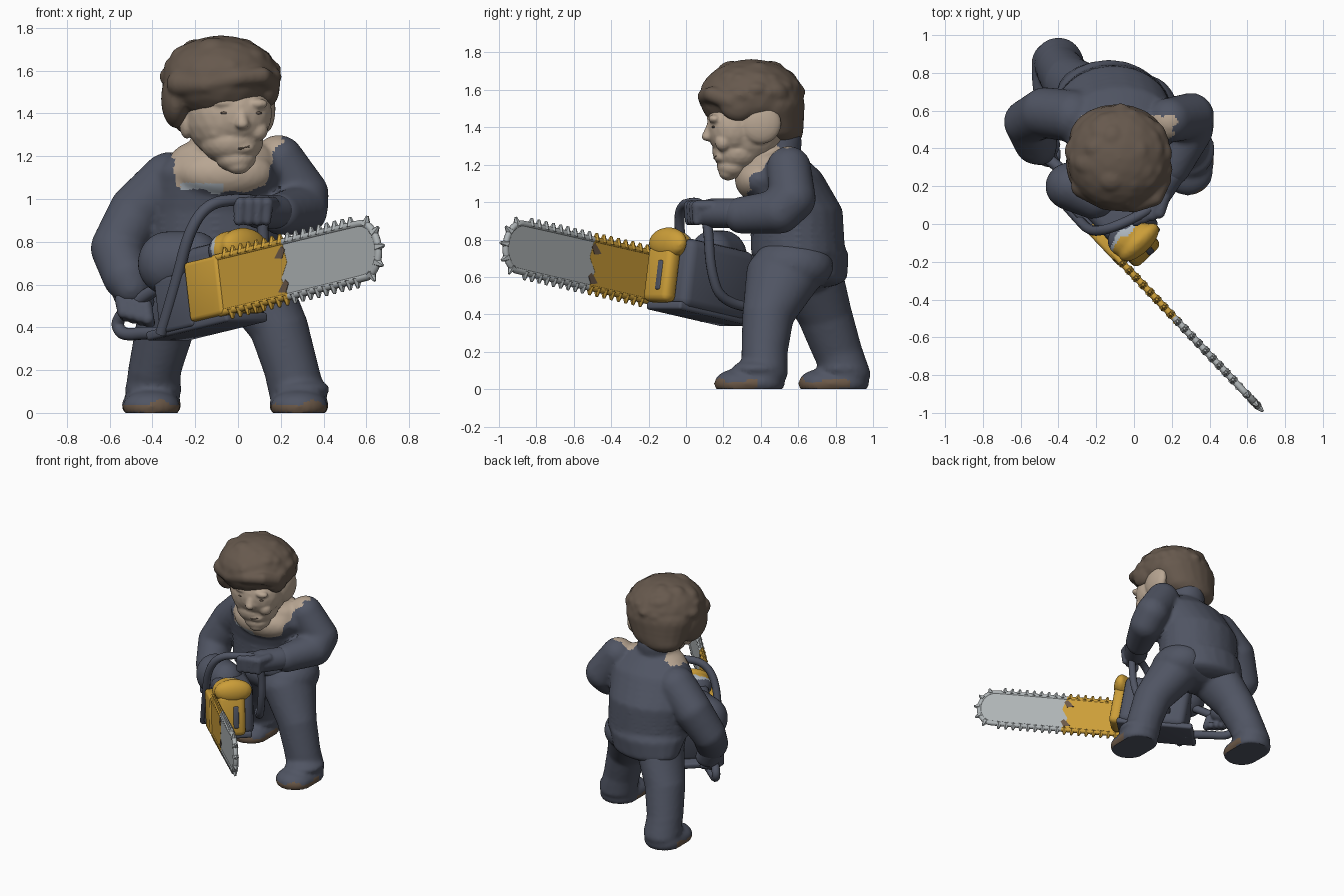
import bpy, bmesh, math, random
from mathutils import Vector, Matrix

random.seed(4)
if "Cube" in bpy.data.objects:
    bpy.data.objects.remove(bpy.data.objects["Cube"])


def material(name, r, g, b):
    m = bpy.data.materials.new(name)
    m.use_nodes = True
    m.diffuse_color = (r, g, b, 1)
    bsdf = m.node_tree.nodes["Principled BSDF"]
    bsdf.inputs["Base Color"].default_value = (r, g, b, 1)
    bsdf.inputs["Roughness"].default_value = 0.7
    return m


SLATE = material("slate_cloth", 0.08, 0.09, 0.125)
HAIR = material("brown_hair", 0.135, 0.10, 0.075)
SKIN = material("skin", 0.48, 0.38, 0.29)
YELLOW = material("yellow_paint", 0.60, 0.34, 0.04)
STEEL = material("steel", 0.42, 0.45, 0.46)
BROWN = material("worn_brown", 0.15, 0.10, 0.065)
PALE = material("pale_shirt", 0.42, 0.47, 0.52)


def finish(name, bm, mats):
    mesh = bpy.data.meshes.new(name)
    bmesh.ops.recalc_face_normals(bm, faces=bm.faces)
    bm.to_mesh(mesh)
    bm.free()
    for m in mats:
        mesh.materials.append(m)
    ob = bpy.data.objects.new(name, mesh)
    bpy.context.collection.objects.link(ob)
    return ob


def blob(bm, centre, radii):
    mat = Matrix.Translation(centre) @ Matrix.Diagonal((*radii, 1))
    bmesh.ops.create_icosphere(bm, subdivisions=3, radius=1, matrix=mat)


def limb(bm, *stations, steps=7):
    """Chain of blended ellipsoids; a station is (centre, radius or radii)."""
    full = [(Vector(c), Vector(r if isinstance(r, tuple) else (r, r, r))) for c, r in stations]
    for (c0, r0), (c1, r1) in zip(full, full[1:]):
        for i in range(steps + 1):
            blob(bm, c0.lerp(c1, i / steps), r0.lerp(r1, i / steps))


def sculpt(name, bm, mats, voxel=0.015, smooth=4, rule=None):
    """Fuse overlapping masses into one smooth skin, then colour by rule."""
    ob = finish(name, bm, [])
    rm = ob.modifiers.new("fuse", 'REMESH')
    rm.mode, rm.voxel_size = 'VOXEL', voxel
    sm = ob.modifiers.new("soften", 'SMOOTH')
    sm.factor, sm.iterations = 0.5, smooth
    bpy.context.view_layer.update()
    mesh = bpy.data.meshes.new_from_object(ob.evaluated_get(bpy.context.evaluated_depsgraph_get()))
    ob.modifiers.clear()
    ob.data = mesh
    mesh.materials.clear()
    for m in mats:
        mesh.materials.append(m)
    for v in mesh.vertices:
        v.co.z = max(v.co.z, 0)
    for p in mesh.polygons:
        p.material_index = rule(p.center) if rule else 0
    return ob


# Jacket with coat tail, arms, neck and open collar
bm = bmesh.new()
limb(bm, ((-0.11, 0.6, 0.73), (0.31, 0.255, 0.08)), ((-0.11, 0.59, 0.95), (0.31, 0.25, 0.1)),
     ((-0.08, 0.52, 1.12), (0.31, 0.22, 0.1)), ((-0.07, 0.48, 1.2), (0.24, 0.17, 0.09)))
limb(bm, ((-0.13, 0.64, 0.72), (0.29, 0.23, 0.08)), ((-0.15, 0.7, 0.61), (0.26, 0.165, 0.07)))
limb(bm, ((-0.07, 0.44, 1.2), 0.15), ((-0.06, 0.39, 1.35), 0.13))
limb(bm, ((-0.08, 0.47, 1.22), 0.14), ((-0.09, 0.49, 1.32), 0.13))
blob(bm, (-0.06, 0.39, 1.12), (0.23, 0.13, 0.12))
limb(bm, ((0.19, 0.55, 1.18), 0.12), ((0.3, 0.57, 1.02), 0.125), ((0.3, 0.5, 0.95), 0.12),
     ((0.2, 0.3, 0.93), 0.1))
limb(bm, ((-0.32, 0.57, 1.08), 0.14), ((-0.47, 0.59, 0.94), 0.135), ((-0.57, 0.54, 0.77), 0.12),
     ((-0.52, 0.43, 0.64), 0.115), ((-0.5, 0.4, 0.59), 0.09))


def collar(c):
    edge = 0.012 * math.sin(45 * c.x) + 0.008 * math.sin(90 * c.y)
    across = -0.33 + 0.25 * (1.25 - c.z) < c.x + edge < 0.11 + 0.42 * (c.z - 1.04)
    nape = c.y > 0.47 and abs(c.x + 0.08) < 0.13
    low = 1.035 + max(0, c.y - 0.33) * 0.8
    if not across or nape or c.z + edge < low or c.y > 0.57:
        return 0
    return 2 if c.z < 1.075 and -0.27 < c.x < -0.07 else 1


sculpt("jacket", bm, [SLATE, SKIN, PALE], rule=collar)

# Trousers flaring over the boots
bm = bmesh.new()
limb(bm, ((-0.22, 0.62, 0.66), (0.16, 0.21, 0.15)), ((0.06, 0.57, 0.66), (0.18, 0.22, 0.15)))
limb(bm, ((0.06, 0.53, 0.62), (0.18, 0.21, 0.15)), ((0.19, 0.44, 0.4), (0.14, 0.14, 0.12)),
     ((0.25, 0.42, 0.2), (0.13, 0.125, 0.1)), ((0.28, 0.42, 0.08), (0.135, 0.125, 0.06)))
limb(bm, ((-0.23, 0.64, 0.62), (0.15, 0.2, 0.15)), ((-0.34, 0.74, 0.4), (0.14, 0.15, 0.12)),
     ((-0.39, 0.81, 0.2), (0.125, 0.135, 0.1)), ((-0.4, 0.86, 0.08), (0.13, 0.13, 0.06)))
for x, y in ((0.285, 0.34), (-0.405, 0.79)):
    limb(bm, ((x, y + 0.06, 0.035), (0.14, 0.13, 0.08)), ((x, y - 0.06, 0.03), (0.135, 0.13, 0.08)))
    blob(bm, (x + 0.01, y + 0.05, 0.11), (0.135, 0.14, 0.05))


def boot_colour(c):
    toe = c.y < 0.38 or 0.58 < c.y < 0.88
    return int(toe and 0.004 < c.z < 0.045 + 0.015 * math.sin(30 * c.x + 20 * c.y))


sculpt("trousers_and_boots", bm, [SLATE, BROWN], rule=boot_colour)

# Gloves: palm plus curled fingers
bm = bmesh.new()
limb(bm, ((0.18, 0.25, 0.94), 0.08), ((0.1, 0.14, 0.94), (0.085, 0.085, 0.08)))
for i in range(4):
    p = Vector((0.15 - 0.042 * i, 0.1 - 0.014 * i, 0.98))
    limb(bm, (p + Vector((0.01, 0.04, 0)), 0.033), (p + Vector((-0.015, -0.04, 0)), 0.031),
         (p + Vector((-0.02, -0.04, -0.08)), 0.026), steps=4)
sculpt("left_glove", bm, [SLATE], 0.01, 2)
bm = bmesh.new()
limb(bm, ((-0.52, 0.44, 0.59), 0.08), ((-0.48, 0.42, 0.52), (0.09, 0.08, 0.07)))
for i in range(4):
    p = Vector((-0.545 + 0.038 * i, 0.37 - 0.01 * i, 0.53 - 0.01 * i))
    limb(bm, (p, 0.032), (p + Vector((0.01, -0.02, -0.06)), 0.03),
         (p + Vector((0.02, 0.04, -0.08)), 0.025), steps=4)
sculpt("right_glove", bm, [SLATE], 0.01, 2)

# Head: skull, tapering jaw, brows, cheeks, nose, lips and temples
bm = bmesh.new()
for c, r in (((-0.05, 0.33, 1.4), (0.2, 0.21, 0.22)), ((-0.01, 0.26, 1.4), (0.17, 0.15, 0.17)),
             ((-0.03, 0.28, 1.27), (0.15, 0.14, 0.11)), ((-0.01, 0.25, 1.19), (0.095, 0.085, 0.065)),
             ((0.0, 0.225, 1.16), (0.06, 0.05, 0.045)),
             ((-0.06, 0.145, 1.45), (0.065, 0.035, 0.025)), ((0.09, 0.155, 1.445), (0.05, 0.035, 0.025)),
             ((-0.09, 0.19, 1.32), (0.06, 0.045, 0.05)), ((0.09, 0.2, 1.32), (0.05, 0.045, 0.05)),
             ((0.005, 0.19, 1.24), (0.075, 0.04, 0.035)), ((0.13, 0.4, 1.42), (0.045, 0.11, 0.11)),
             ((-0.24, 0.32, 1.36), (0.035, 0.06, 0.08))):
    blob(bm, c, r)
limb(bm, ((0.015, 0.14, 1.43), 0.02), ((0.02, 0.118, 1.35), (0.033, 0.035, 0.025)))
sculpt("head", bm, [SKIN], 0.009, 3)
bm = bmesh.new()
for x, y in ((-0.06, 0.125), (0.09, 0.147)):
    blob(bm, (x, y, 1.402), (0.022, 0.01, 0.007))
limb(bm, ((-0.04, 0.163, 1.245), 0.005), ((0.01, 0.152, 1.235), 0.005), ((0.05, 0.163, 1.245), 0.005))
finish("eyes_and_mouth_line", bm, [HAIR])

# Hair: cap, nape, side locks, swept fringe and shallow tufts
bm = bmesh.new()
cap_c, cap_r = Vector((-0.08, 0.35, 1.56)), Vector((0.275, 0.28, 0.205))
blob(bm, cap_c, cap_r)
limb(bm, ((-0.09, 0.45, 1.52), (0.255, 0.185, 0.15)), ((-0.11, 0.48, 1.4), (0.21, 0.15, 0.1)),
     ((-0.13, 0.5, 1.37), (0.18, 0.125, 0.09)))
blob(bm, (-0.29, 0.33, 1.47), (0.07, 0.15, 0.14))
blob(bm, (0.14, 0.28, 1.52), (0.055, 0.1, 0.09))
limb(bm, ((-0.27, 0.2, 1.54), 0.065), ((-0.15, 0.12, 1.535), 0.048), ((0.0, 0.1, 1.565), 0.04),
     ((0.11, 0.14, 1.575), 0.045), ((0.15, 0.24, 1.54), 0.05))
for i in range(45):
    a, h = random.uniform(0, 6.28), random.uniform(0.0, 0.95)
    w = math.sqrt(1 - h * h)
    tuft = Vector((w * math.cos(a), w * math.sin(a), h)) * 0.76
    blob(bm, cap_c + tuft * cap_r, [random.uniform(0.06, 0.085) * k for k in (1, 1, 0.75)])
sculpt("hair", bm, [HAIR], 0.012, 4)

# Saw frame: local x runs along the bar, y into the engine, z up
u = Vector((0.688, -0.726, 0.167)).normalized()
d = Vector((0.726, 0.688, 0)).normalized()
SAW = Matrix((u, d, -u.cross(d))).transposed().to_4x4()
if SAW.col[2].z < 0:
    SAW.col[2] = -SAW.col[2]
SAW.translation = (-0.03, -0.24, 0.61)


def box(name, lo, hi, mat, bevel=0.02):
    lo, hi = Vector(lo), Vector(hi)
    bm = bmesh.new()
    bmesh.ops.create_cube(bm, size=1, matrix=Matrix.Translation((lo + hi) / 2) @ Matrix.Diagonal((*(hi - lo), 1)))
    bmesh.ops.bevel(bm, geom=bm.edges[:], offset=bevel, segments=3, profile=0.5, affect='EDGES')
    bm.transform(SAW)
    return finish(name, bm, [mat])


def slab(name, outline, thick, mat):
    bm = bmesh.new()
    face = bm.faces.new([bm.verts.new((s, -thick / 2, h)) for s, h in outline])
    ext = bmesh.ops.extrude_face_region(bm, geom=[face])["geom"]
    bmesh.ops.translate(bm, vec=(0, thick, 0), verts=[v for v in ext if isinstance(v, bmesh.types.BMVert)])
    bm.transform(SAW)
    return finish(name, bm, [mat])


def tube(name, pts, radius, mat, local=True):
    cu = bpy.data.curves.new(name, 'CURVE')
    cu.dimensions, cu.bevel_depth, cu.bevel_resolution, cu.use_fill_caps = '3D', radius, 3, True
    sp = cu.splines.new('NURBS')
    sp.points.add(len(pts) - 1)
    for p, co in zip(sp.points, pts):
        p.co = (*(SAW @ Vector(co) if local else co), 1)
    sp.use_endpoint_u, sp.order_u = True, 3
    cu.materials.append(mat)
    bpy.context.collection.objects.link(bpy.data.objects.new(name, cu))


# Guide bar, split into painted and bare lengths with a worn edge
R, SPLIT, END = 0.128, 0.38, 0.9
nose = [(END + 0.11 * math.cos(a), R * math.sin(a)) for a in [math.pi * (i / 12 - 0.5) for i in range(13)]]
slab("bar_painted", [(-0.28, -R), (SPLIT, -R), (SPLIT - 0.03, -0.04), (SPLIT + 0.02, 0.03), (SPLIT, R), (-0.28, R)],
     0.026, YELLOW)
slab("bar_steel", [(SPLIT - 0.04, -R)] + nose + [(SPLIT - 0.04, R)], 0.024, STEEL)
for label, top in (("lower", -0.05), ("upper", 0.11)):
    slab("worn_patch_" + label, [(SPLIT - 0.06, top - 0.05), (SPLIT - 0.01, top - 0.06), (SPLIT + 0.015, top - 0.02),
                                 (SPLIT - 0.005, top), (SPLIT - 0.03, top - 0.02)], 0.03, BROWN)

# Chain and its teeth
tube("chain_steel", [(SPLIT, 0, -R)] + [(s, 0, h) for s, h in nose] + [(SPLIT, 0, R)], 0.018, STEEL)
for side, label in ((-1, "lower"), (1, "upper")):
    tube("chain_painted_" + label, [(-0.1, 0, side * R), (SPLIT, 0, side * R)], 0.018, YELLOW)
spots = [(-0.02 + 0.054 * i, side * R, 0, side) for i in range(17) for side in (-1, 1)]
spots += [(END + 0.11 * math.cos(a), R * math.sin(a), math.cos(a), math.sin(a))
          for a in [math.radians(k) for k in range(-66, 67, 33)]]
for name, mat, keep in (("teeth_painted", YELLOW, lambda s: s < SPLIT), ("teeth_steel", STEEL, lambda s: s >= SPLIT)):
    bm = bmesh.new()
    for s, h, ns, nh in spots:
        if keep(s):
            out = Vector((ns, 0, nh))
            turn = out.to_track_quat('Z', 'Y').to_matrix().to_4x4()
            bmesh.ops.create_cone(bm, cap_ends=True, segments=6, radius1=0.025, radius2=0.007, depth=0.045,
                                  matrix=Matrix.Translation(Vector((s, 0, h)) + out * 0.018) @ turn)
    bm.transform(SAW)
    finish(name, bm, [mat])

# Engine housing, covers and handles
box("clutch_cover", (-0.29, -0.025, -0.14), (-0.06, 0.06, 0.14), YELLOW)
box("front_cover", (-0.08, 0.03, -0.14), (0.01, 0.22, 0.16), YELLOW, 0.035)
box("front_vent", (-0.02, 0.13, -0.08), (0.015, 0.17, 0.08), SLATE, 0.01)
box("engine_housing", (-0.56, 0.03, -0.16), (-0.07, 0.29, 0.215), SLATE, 0.05)
box("base_plate", (-0.62, 0.0, -0.175), (-0.06, 0.27, -0.13), SLATE, 0.015)
box("side_plate", (-0.52, -0.01, -0.16), (-0.28, 0.06, 0.1), SLATE)
bm = bmesh.new()
limb(bm, ((-0.33, 0.2, 0.7), (0.14, 0.13, 0.15)), ((-0.2, 0.14, 0.72), (0.12, 0.12, 0.13)))
sculpt("starter_bulge", bm, [SLATE])
bm = bmesh.new()
blob(bm, (-0.035, 0.14, 0.18), (0.06, 0.135, 0.085))
blob(bm, (-0.1, 0.12, 0.17), (0.1, 0.12, 0.09))
bm.transform(SAW)
to_saw = SAW.inverted()


def cover_colour(c):
    s = (to_saw @ c).x + 0.012 * math.sin(60 * c.x)
    return 0 if s > -0.1 else 1 if s > -0.13 else 2


sculpt("air_cover", bm, [YELLOW, PALE, SLATE], 0.012, 3, cover_colour)
tube("rear_handle", [(-0.5, 0.12, 0.1), (-0.68, 0.1, 0.06), (-0.83, 0.08, 0.0), (-0.89, 0.08, -0.05),
                     (-0.85, 0.08, -0.11), (-0.7, 0.1, -0.12), (-0.55, 0.12, -0.15)], 0.03, SLATE)
tube("front_handle", [(-0.36, 0.1, 0.37), (-0.29, 0.02, 0.6), (-0.23, -0.04, 0.85), (-0.14, -0.03, 0.98),
                      (0.0, 0.03, 1.0), (0.1, 0.09, 0.99), (0.12, 0.12, 0.86), (0.11, 0.13, 0.64),
                      (0.05, 0.19, 0.46), (-0.06, 0.33, 0.44)], 0.027, SLATE, local=False)

# Smooth the soft surfaces, keep hard edges crisp on the machined parts
for ob in bpy.context.view_layer.objects:
    ob.select_set(ob.type == 'MESH')
    if ob.type == 'MESH':
        bpy.context.view_layer.objects.active = ob
bpy.ops.object.shade_smooth_by_angle(angle=math.radians(40))
